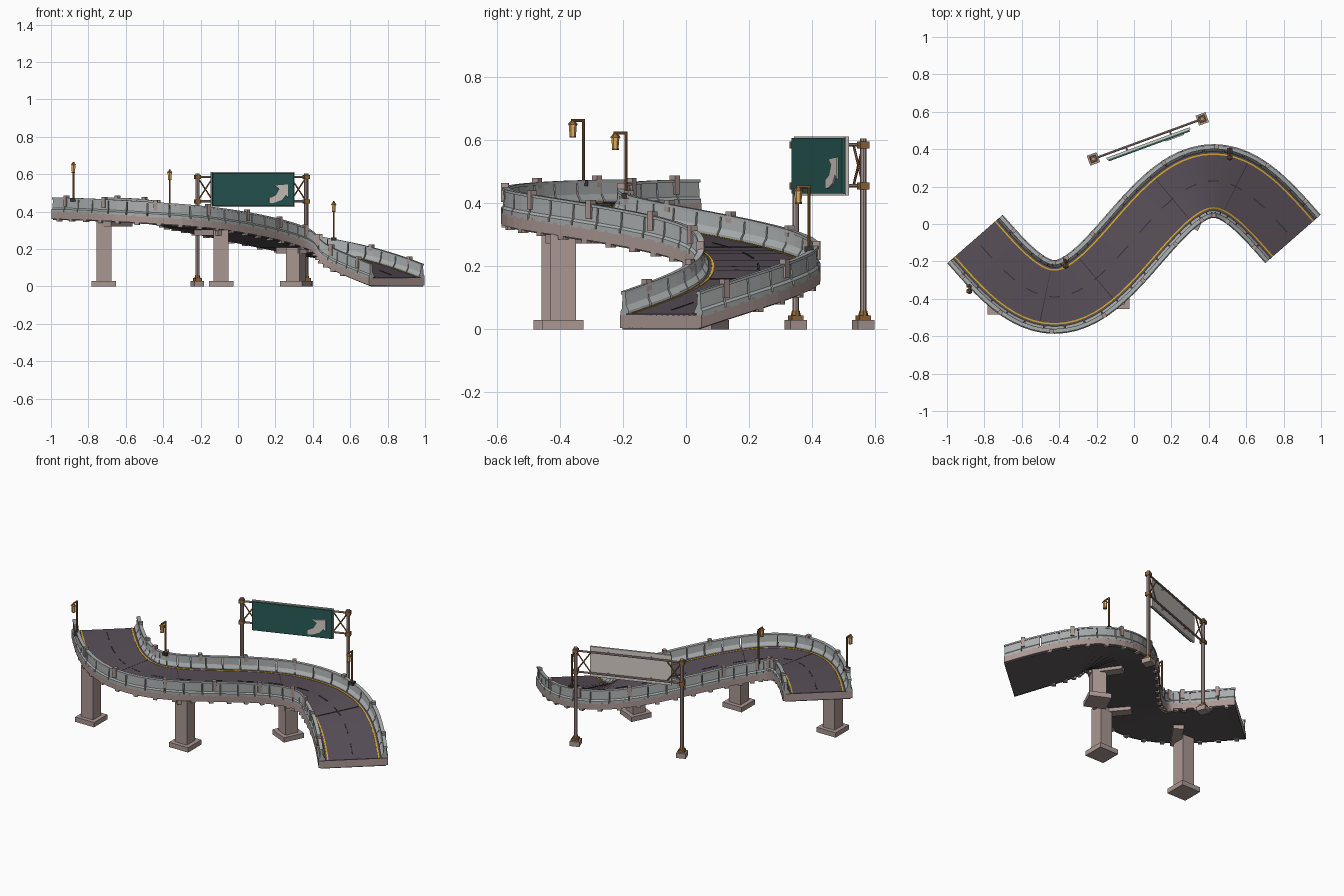
import bpy, bmesh, math
from mathutils import Matrix, Vector

if "Cube" in bpy.data.objects:
    bpy.data.objects.remove(bpy.data.objects["Cube"])

HALF, AMP, W = 0.85, 0.31, 0.197      # half path length, bend size, half road width


def material(name, rgb):
    m = bpy.data.materials.new(name)
    m.diffuse_color = (*rgb, 1)
    m.use_nodes = True
    m.node_tree.nodes["Principled BSDF"].inputs["Base Color"].default_value = m.diffuse_color
    return m


ASPHALT = material("asphalt", (0.10, 0.08, 0.10))
DARK = material("dark", (0.04, 0.035, 0.04))
UNDER = material("underside", (0.10, 0.09, 0.09))
STONE = material("stone", (0.40, 0.31, 0.29))
CONCRETE = material("concrete", (0.40, 0.42, 0.42))
YELLOW = material("yellow", (0.70, 0.40, 0.03))
GREEN = material("green", (0.02, 0.10, 0.09))
COPPER = material("copper", (0.28, 0.13, 0.04))
GLOW = material("glow", (0.80, 0.45, 0.12))
WHITE = material("white", (0.65, 0.60, 0.56))


def finish(bm, name, mat):
    bmesh.ops.recalc_face_normals(bm, faces=bm.faces[:])
    me = bpy.data.meshes.new(name)
    bm.to_mesh(me)
    bm.free()
    me.materials.append(mat)
    ob = bpy.data.objects.new(name, me)
    bpy.context.collection.objects.link(ob)
    return ob


def road(t, off=0.0, dz=0.0):
    """Point at fraction t of the ramp, shifted sideways and up."""
    x = HALF * (2 * t - 1)
    a = math.pi * x / HALF
    slope = AMP * math.pi / HALF * math.cos(a)
    n = Vector((-slope, 1, 0)).normalized()
    z = 0.045 + 0.355 * (1 - t ** 1.9)
    return Vector((x, -0.08 + AMP * math.sin(a), z + dz)) + n * off


def heading(t):
    return math.atan(AMP * math.pi / HALF * math.cos(math.pi * (2 * t - 1)))


def sweep(bm, profile, t0=0.0, t1=1.0, steps=48):
    """Closed (offset, height) profile swept along the road."""
    rings = [[bm.verts.new(road(t0 + (t1 - t0) * i / steps, o, z)) for o, z in profile]
             for i in range(steps + 1)]
    k = len(profile)
    for a, b in zip(rings, rings[1:]):
        for j in range(k):
            bm.faces.new((a[j], a[(j + 1) % k], b[(j + 1) % k], b[j]))
    bm.faces.new(rings[0])
    bm.faces.new(rings[-1])


def strip(o0, o1, z0, z1):
    return [(o0, z0), (o1, z0), (o1, z1), (o0, z1)]


def box(bm, c, size, rot=0.0):
    m = Matrix.Translation(c) @ Matrix.Rotation(rot, 4, 'Z') @ Matrix.Diagonal((*size, 1))
    bmesh.ops.create_cube(bm, size=1, matrix=m)


def rod(bm, a, b, r, r2=None, sides=8):
    a, b = Vector(a), Vector(b)
    d = b - a
    m = Matrix.Translation((a + b) / 2) @ d.to_track_quat('Z', 'Y').to_matrix().to_4x4()
    bmesh.ops.create_cone(bm, cap_ends=True, segments=sides, radius1=r,
                          radius2=r if r2 is None else r2, depth=d.length, matrix=m)


# Deck, underside and road surface
for name, mat, prof in (
        ("deck_slab", STONE, strip(-W, W, -0.04, 0)),
        ("deck_underside", UNDER, strip(-W + 0.012, W - 0.012, -0.045, -0.038)),
        ("road_surface", ASPHALT, strip(-0.168, 0.168, -0.002, 0.004))):
    bm = bmesh.new()
    sweep(bm, prof)
    finish(bm, name, mat)

# Edge lines, centre dashes and expansion joints
bm = bmesh.new()
for s in (-1, 1):
    sweep(bm, strip(s * 0.140, s * 0.148, 0.003, 0.006))
finish(bm, "edge_lines", YELLOW)
bm = bmesh.new()
for i in range(14):
    sweep(bm, strip(-0.003, 0.003, 0.003, 0.006), (i + 0.25) / 14, (i + 0.75) / 14, 3)
for t in (0.22, 0.38, 0.62, 0.82):
    sweep(bm, strip(-0.14, 0.14, 0.003, 0.0055), t, t + 0.002, 1)
finish(bm, "road_dashes_and_joints", DARK)

# Barriers: separate panels with a capping rail, pilasters and corbels
panels = 26
for s, side in ((-1, "front"), (1, "back")):
    bm = bmesh.new()
    prof = [(W, -0.006), (W, 0.012), (0.190, 0.02), (0.188, 0.072), (0.174, 0.072),
            (0.170, 0.03), (0.158, 0.012), (0.158, -0.002)]
    for i in range(panels):
        sweep(bm, [(s * o, z) for o, z in prof], (i + 0.03) / panels, (i + 0.97) / panels, 2)
    sweep(bm, strip(s * 0.171, s * 0.192, 0.066, 0.075))
    finish(bm, side + "_barrier", CONCRETE)
    bm = bmesh.new()
    for i in range(10):
        t = (i + 0.4) / 9.8
        box(bm, road(t, s * 0.184, 0.058), (0.022, 0.024, 0.06), heading(t))
    for i in range(panels):
        t = (i + 0.5) / panels
        if t < 0.93:
            box(bm, road(t, s * 0.183, -0.045), (0.024, 0.024, 0.014), heading(t))
    finish(bm, side + "_pilasters_and_corbels", STONE)

# Piers with footings and cross beams
for i, (x, y, rot, t) in enumerate(((-0.717, -0.418, 0, 0.147), (-0.09, -0.39, 0, 0.382),
                                    (0.31, 0.05, -25, 0.641)), 1):
    bm = bmesh.new()
    top = road(t).z - 0.04
    r = math.radians(rot)
    box(bm, (x, y, 0.015), (0.13, 0.13, 0.03), r)
    box(bm, (x, y, (0.03 + top) / 2), (0.081, 0.081, top - 0.03), r)
    box(bm, road(t, -0.08, -0.055), (0.06, 0.2, 0.03), heading(t))
    finish(bm, f"pier_{i}", STONE)

# Street lamps on the barriers
for i, (x, y, z) in enumerate(((-0.88, -0.325, 0.665), (-0.365, -0.19, 0.625),
                               (0.512, 0.39, 0.455)), 1):
    bm = bmesh.new()
    base = z - 0.195
    rod(bm, (x, y, base - 0.01), (x, y, z), 0.005)
    rod(bm, (x, y + 0.004, z - 0.003), (x, y - 0.04, z - 0.003), 0.005)
    yl = y - 0.034
    rod(bm, (x, yl, z - 0.016), (x, yl, z - 0.004), 0.017, 0.006, 6)
    rod(bm, (x, yl, z - 0.057), (x, yl, z - 0.052), 0.011, sides=6)
    finish(bm, f"lamp_post_{i}", COPPER)
    bm = bmesh.new()
    rod(bm, (x, yl, z - 0.052), (x, yl, z - 0.016), 0.010, 0.013, 6)
    finish(bm, f"lantern_{i}", GLOW)
    bm = bmesh.new()
    box(bm, (x, y, base - 0.006), (0.03, 0.03, 0.018))
    finish(bm, f"lamp_base_{i}", DARK)

# Sign gantry: posts, rails and end braces
P0, P1 = Vector((-0.217, 0.348, 0)), Vector((0.365, 0.562, 0))
along = (P1 - P0).normalized()
ang = math.atan2(along.y, along.x)
out = Vector((along.y, -along.x, 0))
up = Vector((0, 0, 1))
LOW, HIGH = 0.455, 0.585
bm, bc = bmesh.new(), bmesh.new()
for p, d in ((P0, along), (P1, -along)):
    box(bm, p + up * 0.015, (0.056, 0.056, 0.03), ang)
    rod(bm, p + up * 0.03, p + up * 0.605, 0.011)
    box(bc, p + up * 0.037, (0.038, 0.038, 0.014), ang)
    rod(bc, p + up * 0.044, p + up * 0.06, 0.016, 0.012)
    for z in (LOW, HIGH):
        box(bc, p + up * z, (0.03, 0.03, 0.022), ang)
    q = p + d * 0.09
    rod(bc, p + up * LOW, q + up * HIGH, 0.004, sides=6)
    rod(bc, p + up * HIGH, q + up * LOW, 0.004, sides=6)
for z in (LOW, HIGH):
    rod(bm, P0 + up * z, P1 + up * z, 0.006)
    for f in (0.3, 0.7):
        m = P0.lerp(P1, f) + up * z
        rod(bm, m, m + out * 0.03, 0.005, sides=6)
finish(bm, "gantry_posts", STONE)
finish(bc, "gantry_fittings", COPPER)

# Sign board: pale back tray, green face, raised arrow
C = Vector((0.078, 0.427, 0.518))
bm = bmesh.new()
box(bm, C - out * 0.003, (0.475, 0.012, 0.186), ang)
finish(bm, "sign_back", WHITE)
bm = bmesh.new()
box(bm, C + out * 0.007, (0.462, 0.012, 0.176), ang)
finish(bm, "sign_face", GREEN)
bm = bmesh.new()
arrow = [(0.09, -0.072), (0.12, -0.07), (0.16, -0.055), (0.182, -0.028), (0.196, -0.042),
         (0.196, 0.028), (0.12, 0.022), (0.145, 0.004), (0.125, -0.03), (0.09, -0.045)]
face = bm.faces.new([bm.verts.new(C + out * 0.012 + along * u + up * v) for u, v in arrow])
ext = bmesh.ops.extrude_face_region(bm, geom=[face])
bmesh.ops.translate(bm, vec=out * 0.007,
                    verts=[v for v in ext["geom"] if isinstance(v, bmesh.types.BMVert)])
finish(bm, "sign_arrow", WHITE)
